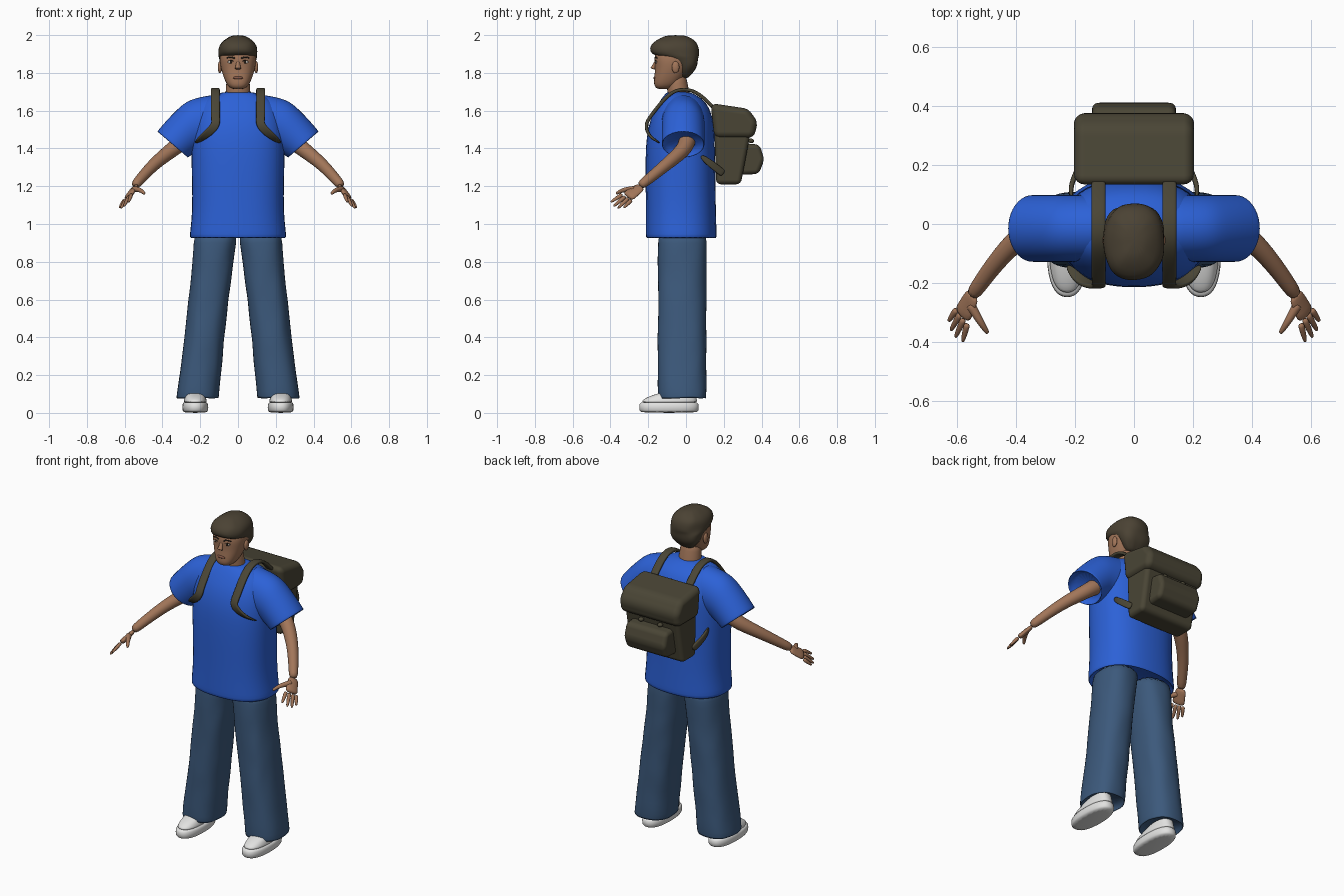
import bpy, bmesh, math, random
from mathutils import Vector

random.seed(4)
cube = bpy.data.objects.get("Cube")
if cube:
    bpy.data.objects.remove(cube, do_unlink=True)


def material(name, red, green, blue):
    mat = bpy.data.materials.new(name)
    mat.use_nodes = True
    mat.diffuse_color = (red, green, blue, 1)
    shader = mat.node_tree.nodes["Principled BSDF"]
    shader.inputs["Base Color"].default_value = mat.diffuse_color
    shader.inputs["Roughness"].default_value = .8
    return mat


SKIN = material("brown skin", .36, .18, .1)
HAIR = material("dark hair", .07, .055, .034)
SHIRT = material("blue cotton", .025, .12, .68)
DENIM = material("denim", .045, .1, .2)
CANVAS = material("olive canvas", .068, .06, .036)
SHOE = material("white leather", .76, .76, .75)
DARK = material("dark brown", .02, .014, .01)
LIP = material("lip", .24, .1, .065)
EYE = material("eye white", .6, .56, .5)


def spline(rows, steps=3):
    """Smooth curve through rows of any dimension."""
    rows = [Vector(row) for row in rows]
    ends = [rows[0]] + rows + [rows[-1]]
    curve = []
    for before, start, stop, after in zip(ends, ends[1:], ends[2:], ends[3:]):
        for k in range(steps):
            t = k / steps
            slope_in, slope_out = (stop - before) / 2, (after - start) / 2
            gap = stop - start
            curve.append(start + slope_in * t
                         + (gap * 3 - slope_in * 2 - slope_out) * t ** 2
                         + (slope_in + slope_out - gap * 2) * t ** 3)
    return curve + [rows[-1]]


def ring(center, u, v, power=2.0, count=20):
    """Superellipse ring with half axes u and v."""
    center, u, v = Vector(center), Vector(u), Vector(v)
    points = []
    for i in range(count):
        angle = math.tau * (i + .5) / count
        p, q = math.cos(angle), math.sin(angle)
        points.append(center + u * math.copysign(abs(p) ** (2 / power), p)
                      + v * math.copysign(abs(q) ** (2 / power), q))
    return points


def level(z, front, back, half, x=0.0, power=2.4):
    """Horizontal ring from its front and back limits and half width."""
    return ring((x, (front + back) / 2, z), (half, 0, 0), (0, (back - front) / 2, 0), power)


def hem(rings):
    """Fold the first ring inward so that the cloth ends in an open hem."""
    middle = sum(rings[0], Vector()) / len(rings[0])
    inward = (sum(rings[1], Vector()) / len(rings[1]) - middle).normalized()
    lip = [middle.lerp(p, .95) for p in rings[0]]
    inside = [middle.lerp(p, .9) + inward * .05 for p in rings[0]]
    return [inside, lip] + rings


def finish(name, bm, mat, mirror=False, subdivide=False, bevel=0.0):
    bmesh.ops.recalc_face_normals(bm, faces=bm.faces)
    mesh = bpy.data.meshes.new(name)
    bm.to_mesh(mesh)
    bm.free()
    mesh.materials.append(mat)
    for face in mesh.polygons:
        face.use_smooth = True
    ob = bpy.data.objects.new(name, mesh)
    bpy.context.collection.objects.link(ob)
    if mirror:
        ob.modifiers.new("Mirror", 'MIRROR').use_mirror_merge = False
    if subdivide:
        ob.modifiers.new("Smooth", 'SUBSURF').levels = 1
    if bevel:
        mod = ob.modifiers.new("Round", 'BEVEL')
        mod.width, mod.segments, mod.harden_normals = bevel, 4, True


def loft(name, rings, mat, mirror=False, jitter=0.0):
    bm = bmesh.new()
    rows = [[bm.verts.new(p) for p in points] for points in rings]
    for low, high in zip(rows, rows[1:]):
        for i in range(len(low)):
            bm.faces.new((low[i - 1], low[i], high[i], high[i - 1]))
    bm.faces.new(rows[0])
    bm.faces.new(rows[-1])
    for row in rows[1:-1]:
        for vert in row:
            vert.co += Vector([random.uniform(-jitter, jitter) for axis in "xyz"])
    finish(name, bm, mat, mirror, subdivide=True)


def tube(name, points, mat, start, end, flat=1.0, across=(1, 0, 0),
         taper=1, power=2, mirror=True):
    """Sweep a section along a curve; its width lies along the across direction."""
    path, across = spline(points), Vector(across)
    last = len(path) - 1
    rings = []
    for i, p in enumerate(path):
        along = (path[min(i + 1, last)] - path[max(i - 1, 0)]).normalized()
        u = (across - along * across.dot(along)).normalized()
        radius = start + (end - start) * (i / last) ** taper
        rings.append(ring(p, u * radius, along.cross(u) * radius * flat, power, 12))
    loft(name, rings, mat, mirror)


def blob(name, center, size, mat, mirror=True):
    bm = bmesh.new()
    bmesh.ops.create_uvsphere(bm, u_segments=16, v_segments=10, radius=1)
    bmesh.ops.scale(bm, vec=size, verts=bm.verts)
    bmesh.ops.translate(bm, vec=center, verts=bm.verts)
    finish(name, bm, mat, mirror)


def slab(name, profile, half, bevel):
    """Side profile (y, z) extruded across x with rounded edges."""
    bm = bmesh.new()
    face = bm.faces.new([bm.verts.new((-half, y, z)) for y, z in profile])
    moved = bmesh.ops.extrude_face_region(bm, geom=[face])["geom"]
    verts = [item for item in moved if isinstance(item, bmesh.types.BMVert)]
    bmesh.ops.translate(bm, vec=(half * 2, 0, 0), verts=verts)
    finish(name, bm, CANVAS, bevel=bevel)


# Shirt body: height, front, back, half width
body = spline([(.925, -.215, .165, .26), (1.1, -.215, .16, .245), (1.4, -.215, .155, .25),
               (1.55, -.19, .145, .24), (1.65, -.14, .1, .19), (1.7, -.1, .02, .08)])
loft("shirt_body", hem([level(*row) for row in body]), SHIRT)

# Sleeves: cuff to shoulder, each ring given by its upper and lower edge
sleeve = spline([(.43, 1.49, .265, 1.35), (.34, 1.59, .235, 1.37),
                 (.25, 1.66, .2, 1.39), (.1, 1.69, .1, 1.42)])
loft("sleeves", hem([ring(((a + c) / 2, -.015, (b + d) / 2), ((a - c) / 2, 0, (b - d) / 2),
                          (0, .115, 0)) for a, b, c, d in sleeve]), SHIRT, True)

# Trousers: legs flaring out towards open hems
legs = []
for i in range(13):
    t = i / 12
    inner = .1 * (1 - t ** 1.2)
    outer = .23 + .1 * (1 - t) ** 1.3
    legs.append(level(.075 + .9 * t, -.15, .11, (outer - inner) / 2, (outer + inner) / 2))
loft("trouser_legs", hem(legs), DENIM, True, .004)

# Shoes: sole slab and upper sloping back to the ankle
SHOE_X = .226
loft("shoe_soles", [level(z, inset - .25, .07 - inset, .07 - inset, SHOE_X)
                    for z, inset in ((0, .01), (.01, 0), (.05, 0), (.06, .01))], SHOE, True)
uppers = []
for i in range(6):
    t = i / 5
    uppers.append(level(.05 + .07 * t, .16 * t * t - .242, .065 - .02 * t,
                        .064 - .015 * t, SHOE_X))
loft("shoe_uppers", uppers, SHOE, True)

# Arms and hands
tube("arms", [(.25, .01, 1.47), (.34, -.01, 1.4), (.45, -.11, 1.31), (.55, -.245, 1.2)],
     SKIN, .052, .025)
ACROSS = Vector((-.55, -.72, .44))
knuckles = Vector((.582, -.312, 1.143))
tube("palms", [(.543, -.235, 1.2), knuckles], SKIN, .03, .042, .4, ACROSS)
little_tip, index_tip = Vector((.628, -.33, 1.085)), Vector((.58, -.4, 1.115))
reach = Vector((.01, -.01, -.015))
for k, finger in enumerate(("little", "ring", "middle", "index")):
    base = knuckles + ACROSS * (k - 1.5) * .022
    tip = little_tip.lerp(index_tip, k / 3) + reach * math.sin(math.pi * k / 3)
    tube(finger + "_fingers", [base, tip], SKIN, .012, .006, .9, ACROSS, taper=2)
tube("thumbs", [(.555, -.27, 1.185), (.52, -.33, 1.18), (.494, -.37, 1.16)],
     SKIN, .018, .007, across=(0, 0, 1))

# Neck, head and cropped hair: height, front, back, half width
tube("neck", [(0, -.03, 1.62), (0, -.055, 1.8)], SKIN, .075, .06, .88, mirror=False)
head = spline([(1.715, -.15, -.09, .03), (1.74, -.17, -.04, .06), (1.82, -.165, .02, .09),
               (1.9, -.165, .045, .095), (1.97, -.11, .01, .05)])
loft("head", [level(*row) for row in head], SKIN)
hair = spline([(1.77, -.03, .01, .04), (1.82, -.05, .055, .085), (1.87, -.08, .065, .1),
               (1.9, -.19, .07, .104), (1.96, -.18, .06, .095), (2, -.1, -.01, .03)], 2)
loft("hair", [level(*row) for row in hair], HAIR, jitter=.004)

# Face
tube("nose", [(0, -.155, 1.87), (0, -.168, 1.84), (0, -.176, 1.82)], SKIN, .007, .018,
     .8, mirror=False)
blob("ears", (.096, -.055, 1.83), (.011, .02, .032), SKIN)
blob("eyes", (.037, -.157, 1.857), (.018, .005, .007), EYE)
blob("irises", (.037, -.161, 1.857), (.007, .003, .007), DARK)
tube("eyelids", [(.018, -.162, 1.86), (.036, -.162, 1.866), (.056, -.153, 1.86)],
     DARK, .003, .002, across=(0, 0, 1))
tube("eyebrows", [(.016, -.165, 1.877), (.038, -.162, 1.884), (.062, -.151, 1.878)],
     DARK, .005, .003, .7, (0, 0, 1))
blob("lips", (0, -.165, 1.774), (.027, .008, .008), LIP, False)

# Backpack: body, overhanging flap, pocket and studs
slab("backpack_body", [(.16, 1.21), (.29, 1.21), (.345, 1.5), (.15, 1.5)], .185, .025)
slab("backpack_flap", [(.15, 1.455), (.36, 1.455), (.38, 1.54), (.33, 1.61), (.13, 1.64)],
     .203, .035)
slab("backpack_pocket", [(.28, 1.26), (.385, 1.265), (.415, 1.34), (.39, 1.42), (.28, 1.43)],
     .142, .025)
blob("backpack_studs", (.065, .345, 1.44), (.016, .016, .012), CANVAS)

# Straps over the shoulders and across the chest, with short tails at the waist
tube("shoulder_straps", [(.12, .16, 1.6), (.12, .05, 1.7), (.12, -.07, 1.7),
                         (.12, -.18, 1.58), (.123, -.21, 1.52), (.18, -.19, 1.465),
                         (.225, -.14, 1.43)], CANVAS, .024, .006, .4, taper=9, power=4)
tube("lower_straps", [(.185, .2, 1.265), (.212, .13, 1.32), (.21, .08, 1.36)],
     CANVAS, .02, .006, .45, (0, 0, 1), taper=4, power=4)
